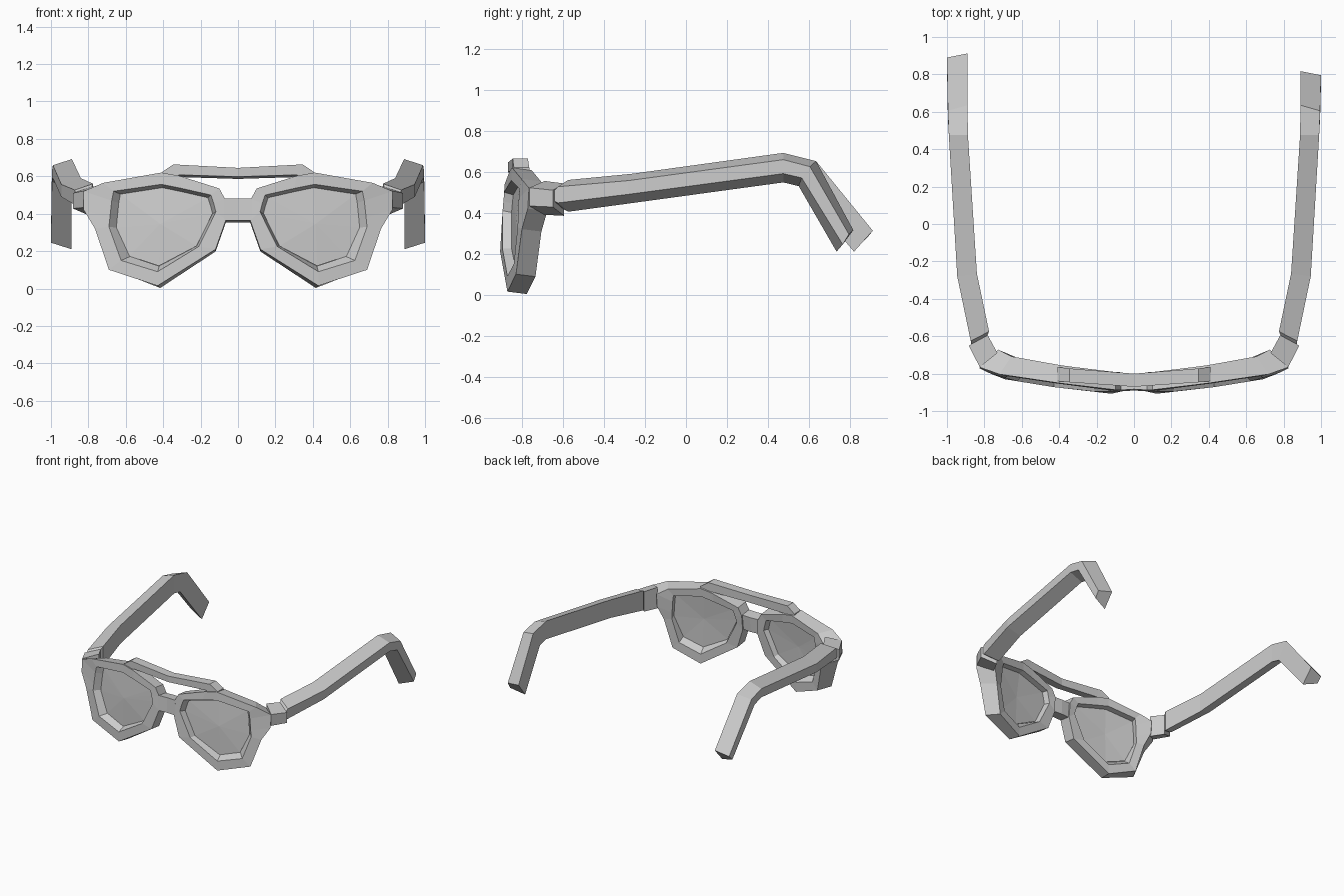
import bpy, bmesh
from mathutils import Vector

cube = bpy.data.objects.get("Cube")
if cube:
    bpy.data.objects.remove(cube, do_unlink=True)

grey = bpy.data.materials.new("plain_grey")
grey.use_nodes = True
COLOUR = (0.6, 0.6, 0.6, 1)
grey.diffuse_color = COLOUR
grey.node_tree.nodes["Principled BSDF"].inputs["Base Color"].default_value = COLOUR


def finish(name, bm, mirror=True):
    bmesh.ops.remove_doubles(bm, verts=bm.verts, dist=0.0005)
    bmesh.ops.recalc_face_normals(bm, faces=bm.faces)
    mesh = bpy.data.meshes.new(name)
    bm.to_mesh(mesh)
    bm.free()
    mesh.materials.append(grey)
    obj = bpy.data.objects.new(name, mesh)
    bpy.context.collection.objects.link(obj)
    if mirror:
        mod = obj.modifiers.new("mirror", 'MIRROR')
        mod.use_clip = True
    return obj


def bridge(bm, a, b):
    for i in range(len(a)):
        j = (i + 1) % len(a)
        bm.faces.new((a[i], a[j], b[j], b[i]))


def loft(name, sections, caps=(True, True), mirror=True, flip=1):
    bm = bmesh.new()
    rings = [[bm.verts.new((flip * x, y, z)) for x, y, z in s] for s in sections]
    for a, b in zip(rings, rings[1:]):
        bridge(bm, a, b)
    for cap, ring in zip(caps, (rings[0], rings[-1])):
        if cap:
            bm.faces.new(ring)
    return finish(name, bm, mirror)


# Curved face of the frame: x, z and depth behind the front
CURVE = [(0, -.9), (.12, -.908), (.43, -.872), (.72, -.825), (.84, -.78)]
DEPTH = .095


def on_face(x, z, d):
    for (x0, y0), (x1, y1) in zip(CURVE, CURVE[1:]):
        if x <= x1:
            break
    y = y0 + (y1 - y0) * (x - x0) / (x1 - x0) + .06 * max(z - .2, 0)
    k = d / DEPTH
    return Vector((x * (1 - .12 * k * (x / .83) ** 2), y + d, z - .012 * k))


# Lens rim with matching outer and opening outlines
OUTER = [(.065, .365), (.12, .21), (.43, .015), (.69, .1), (.765, .32), (.825, .42),
         (.825, .52), (.72, .565), (.41, .62), (.315, .603), (.1, .535), (.07, .48)]
HOLE = [(.118, .41), (.21, .225), (.43, .09), (.625, .15), (.69, .33), (.685, .38),
        (.675, .47), (.665, .52), (.41, .557), (.3, .535), (.145, .5), (.13, .455)]
CENTRE = Vector((.42, .35))
SEAT = [CENTRE + (Vector(p) - CENTRE) * (.86 if p[1] < .2 else .94) for p in HOLE]

bm = bmesh.new()
loops = [[bm.verts.new(on_face(x, z, d)) for x, z in outline] for outline, d in
         ((SEAT, .05), (HOLE, 0), (OUTER, 0), (OUTER, DEPTH), (HOLE, DEPTH), (SEAT, .05))]
for a, b in zip(loops, loops[1:]):
    bridge(bm, a, b)
finish("lens_rims", bm)

# Faceted lenses, slightly domed to the front
bm = bmesh.new()
for depth, dome in ((.042, -.008), (.058, -.008)):
    edge = [bm.verts.new(on_face(x, z, depth)) for x, z in SEAT]
    middle = bm.verts.new(on_face(CENTRE.x, CENTRE.y, depth + dome))
    for i in range(len(edge)):
        bm.faces.new((edge[i - 1], edge[i], middle))
finish("lenses", bm)


# Nose bridge
def nose_section(x):
    return [on_face(x, z, d) for z, d in ((.365, 0), (.48, 0), (.48, .085), (.365, .085))]


loft("nose_bridge", [nose_section(0), nose_section(.075)], (False, True))


# Brow bar above the nose
def brow_section(x, front, back, low, high):
    return [(x, front, low), (x, front, high), (x, back, high), (x, back, low - .012)]


loft("brow_bar", [brow_section(0, -.87, -.8, .598, .645),
                  brow_section(.315, -.848, -.775, .608, .662),
                  brow_section(.345, -.846, -.772, .59, .664),
                  brow_section(.41, -.84, -.765, .56, .62)], (False, True))


# Wedge section: the outer side is shorter than the inner side
def wedge(xo, xi, yo, yi, low, high):
    return [(xo, yo, low + .043), (xo, yo, high - .033), (xi, yi, high), (xi, yi, low)]


loft("hinge_blocks", [wedge(.825, .73, -.765, -.69, .39, .555),
                      wedge(.883, .782, -.65, -.595, .385, .543)])


# Temple arms, whose tips bend by different amounts
def hooked(xo, xi, points):
    return [(x, y, z) for x, (y, z) in zip((xo, xo, xi, xi), points)]


BEND = [(.565, .57), (.605, .625), (.635, .652), (.55, .53)]
LEFT_TIP = [(.765, .245), (.795, .295), (.817, .315), (.735, .21)]
RIGHT_TIP = [(.85, .245), (.89, .285), (.912, .312), (.82, .21)]
for name, side, tip in (("left_arm", 1, LEFT_TIP), ("right_arm", -1, RIGHT_TIP)):
    loft(name, [wedge(.868, .788, -.655, -.605, .42, .53),
                wedge(.873, .775, -.625, -.575, .405, .56),
                wedge(.945, .84, -.28, -.265, .447, .59),
                wedge(.99, .888, .475, .475, .548, .692),
                hooked(.995, .89, BEND),
                hooked(1, .89, tip)], mirror=False, flip=side)
